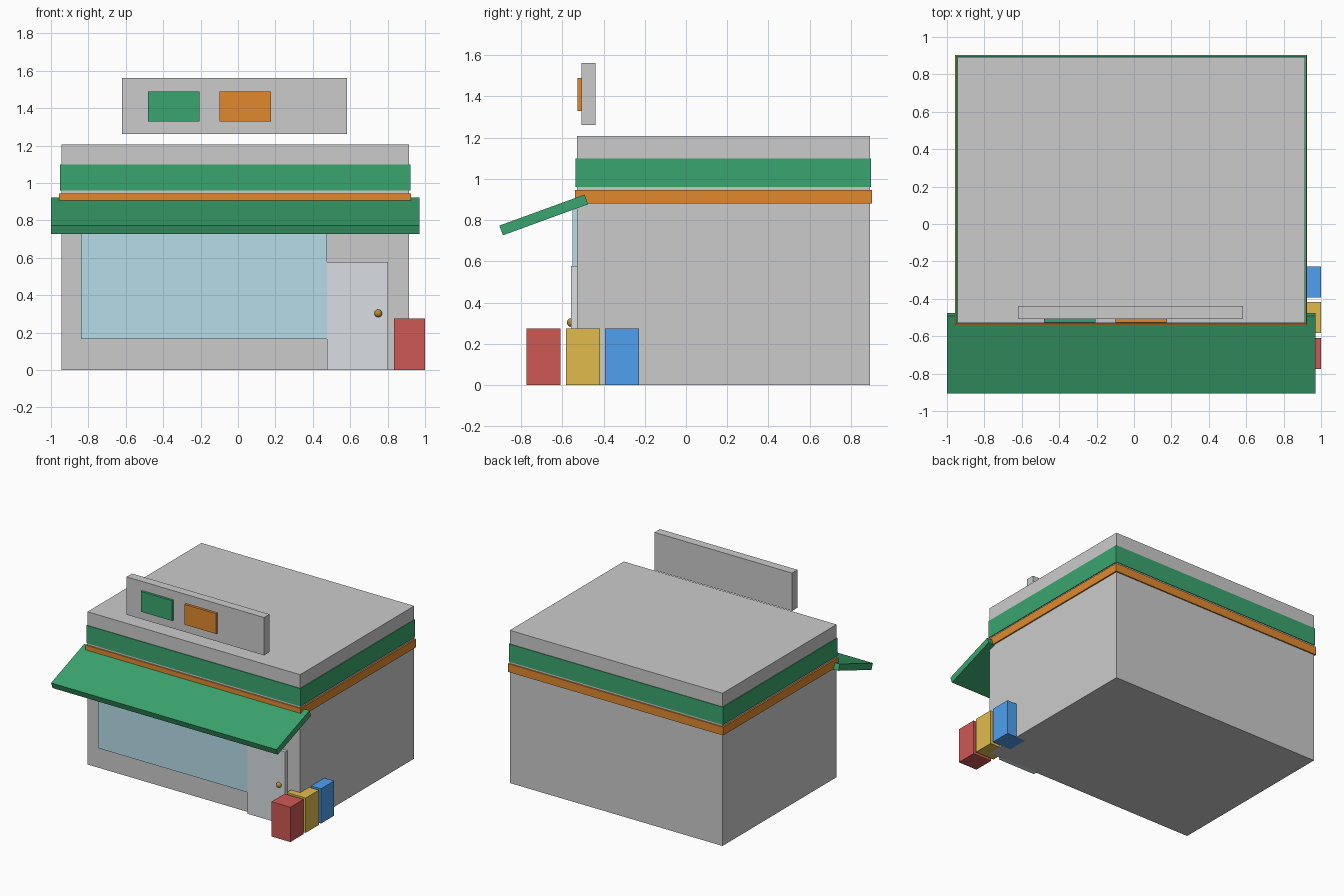
import bpy
import math

if "Cube" in bpy.data.objects:
    bpy.data.objects.remove(bpy.data.objects["Cube"])


def material(name, rgb):
    m = bpy.data.materials.new(name)
    m.diffuse_color = (*rgb, 1.0)
    m.use_nodes = True
    m.node_tree.nodes["Principled BSDF"].inputs["Base Color"].default_value = m.diffuse_color
    return m


green = material("green", (0.042, 0.376, 0.156))
orange = material("orange", (0.75, 0.25, 0.027))
red = material("red", (0.62, 0.098, 0.09))
yellow = material("yellow", (0.75, 0.5, 0.076))
blue = material("blue", (0.08, 0.35, 0.87))
glass = material("glass", (0.47, 0.72, 0.81))
pale = material("pale_door", (0.70, 0.73, 0.76))
brass = material("brass", (0.5, 0.27, 0.03))


def box(name, x, y, z, mat=None):
    """Box spanning the given (min, max) ranges."""
    spans = (x, y, z)
    bpy.ops.mesh.primitive_cube_add(size=1, location=[(a + b) / 2 for a, b in spans])
    ob = bpy.context.object
    ob.name = name
    ob.scale = [b - a for a, b in spans]
    bpy.ops.object.transform_apply(location=False, rotation=False, scale=True)
    if mat:
        ob.data.materials.append(mat)
    return ob


# Shop body with the two stripes wrapping around it
box("shop_body", (-0.945, 0.915), (-0.53, 0.893), (0, 1.207))
box("green_stripe", (-0.951, 0.921), (-0.535, 0.898), (0.96, 1.10), green)
box("orange_stripe", (-0.957, 0.926), (-0.539, 0.903), (0.88, 0.945), orange)

# Sloping awning over the shop front
awning = box("awning", (-1.0, 0.97), (-0.91, -0.47), (0.80, 0.85), green)
awning.rotation_euler.x = math.radians(20)

# Shop window and door
box("shop_window", (-0.84, 0.475), (-0.55, -0.52), (0.165, 0.87), glass)
box("door", (0.475, 0.803), (-0.557, -0.52), (0, 0.577), pale)
bpy.ops.mesh.primitive_uv_sphere_add(segments=16, ring_count=8, radius=0.021,
                                     location=(0.75, -0.557, 0.303))
knob = bpy.context.object
knob.name = "door_knob"
knob.data.materials.append(brass)
bpy.ops.object.shade_smooth_by_angle()

# Roof sign board with two colour panels
box("sign_board", (-0.62, 0.583), (-0.507, -0.439), (1.262, 1.561))
for label, x0, mat in (("green", -0.482, green), ("orange", -0.098, orange)):
    box(label + "_sign_panel", (x0, x0 + 0.275), (-0.526, -0.5), (1.33, 1.49), mat)

# Row of bins along the right side
for label, y0, mat in (("red", -0.774, red), ("yellow", -0.583, yellow), ("blue", -0.392, blue)):
    box(label + "_bin", (0.835, 1.0), (y0, y0 + 0.165), (0, 0.275), mat)
